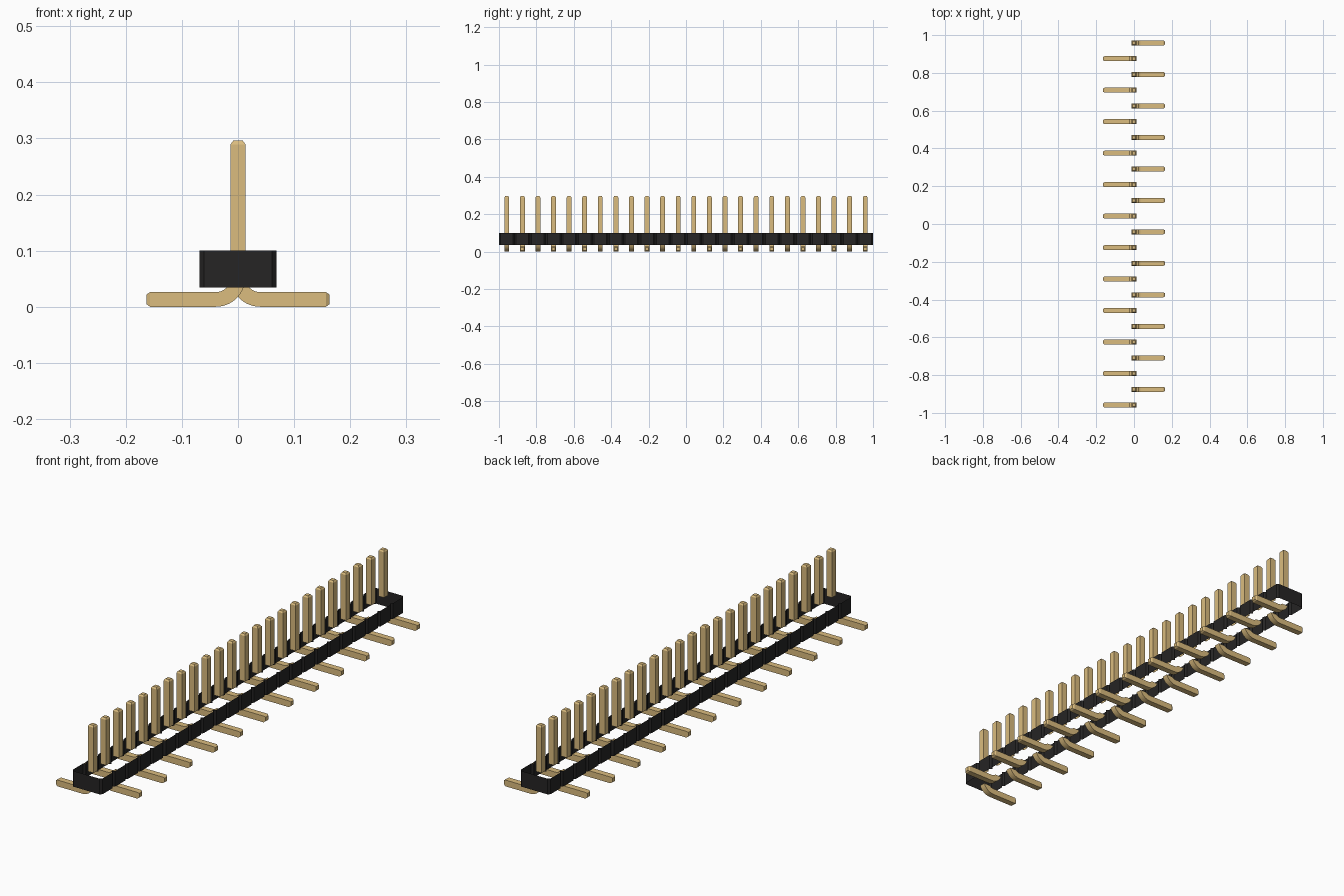
import bpy
import bmesh
from math import sin, cos, asin, pi

cube = bpy.data.objects.get("Cube")
if cube:
    bpy.data.objects.remove(cube, do_unlink=True)

COUNT = 24
PITCH = 2 / COUNT
HALF = 0.0131                      # half thickness of the square pins
TIP = 0.0065                       # length of the tapered pin ends
TAPER = 0.0045                     # inset of the tapered pin ends
BODY_LOW, BODY_HIGH = 0.0345, 0.1
BODY_HALF = 0.0688
NOTCH = PITCH / 10


def material(name, rgb):
    mat = bpy.data.materials.new(name)
    mat.use_nodes = True
    mat.diffuse_color = (*rgb, 1)
    mat.node_tree.nodes["Principled BSDF"].inputs["Base Color"].default_value = (*rgb, 1)
    return mat


def loft(name, rings, mat, cap):
    """Join successive point rings with quads; optionally close the last one."""
    bm = bmesh.new()
    loops = [[bm.verts.new(p) for p in ring] for ring in rings]
    for a, b in zip(loops, loops[1:]):
        for i in range(len(a)):
            j = (i + 1) % len(a)
            bm.faces.new((a[i], a[j], b[j], b[i]))
    if cap:
        bm.faces.new(loops[-1])
    mesh = bpy.data.meshes.new(name)
    bm.to_mesh(mesh)
    bm.free()
    mesh.materials.append(mat)
    return mesh


def place(name, mesh, y=0, turn=0):
    obj = bpy.data.objects.new(name, mesh)
    obj.location.y = y
    obj.rotation_euler.z = turn
    bpy.context.collection.objects.link(obj)
    return obj


gold = material("gold metal", (0.708, 0.504, 0.211))
black = material("black plastic", (0.019, 0.018, 0.018))

# Housing: open notched wall, one scallop per pin
side = []
for i in range(COUNT):
    y0 = -1 + i * PITCH
    side += [(BODY_HALF - NOTCH, y0), (BODY_HALF, y0 + NOTCH),
             (BODY_HALF, y0 + PITCH - NOTCH)]
side.append((BODY_HALF - NOTCH, 1))
outline = side + [(-x, -y) for x, y in side]
walls = [[(x, y, z) for x, y in outline] for z in (BODY_LOW, BODY_HIGH)]
place("housing", loft("housing", walls, black, False))


# Upright pin above the housing
def square(h, z):
    return [(-h, -h, z), (h, -h, z), (h, h, z), (-h, h, z)]


PIN_TOP = 0.296
pin_mesh = loft("pin", [square(HALF, BODY_HIGH), square(HALF, PIN_TOP - TIP),
                        square(HALF - TAPER, PIN_TOP)], gold, True)


# Bent foot below the housing, running out to +x
def section(low, high, h):
    return [(low[0], -h, low[1]), (low[0], h, low[1]),
            (high[0], h, high[1]), (high[0], -h, high[1])]


INNER, OUTER = 2 * HALF, 4 * HALF
CX, CZ = INNER + HALF, OUTER       # bend centre
FOOT_END = 0.163
STEPS = 10


def arc(radius, t):
    start = asin((CZ - BODY_LOW) / radius)
    a = start + (pi / 2 - start) * t
    return CX - radius * cos(a), CZ - radius * sin(a)


foot_rings = [section(arc(OUTER, k / STEPS), arc(INNER, k / STEPS), HALF)
              for k in range(STEPS + 1)]
shoulder = FOOT_END - TIP
foot_rings.append(section((shoulder, 0), (shoulder, 2 * HALF), HALF))
foot_rings.append(section((FOOT_END, TAPER), (FOOT_END, 2 * HALF - TAPER), HALF - TAPER))
foot_mesh = loft("foot", foot_rings, gold, True)

# Row of pins with feet alternating right and left
feet = []
for i in range(COUNT):
    y = -1 + (i + 0.5) * PITCH
    place(f"pin_{i + 1}", pin_mesh, y)
    feet.append(place(f"foot_{i + 1}", foot_mesh, y, 0 if i % 2 else pi))

# Smooth the bends, keeping the square edges crisp
bpy.ops.object.select_all(action='DESELECT')
feet[0].select_set(True)
bpy.context.view_layer.objects.active = feet[0]
bpy.ops.object.shade_smooth_by_angle(angle=pi / 6)
